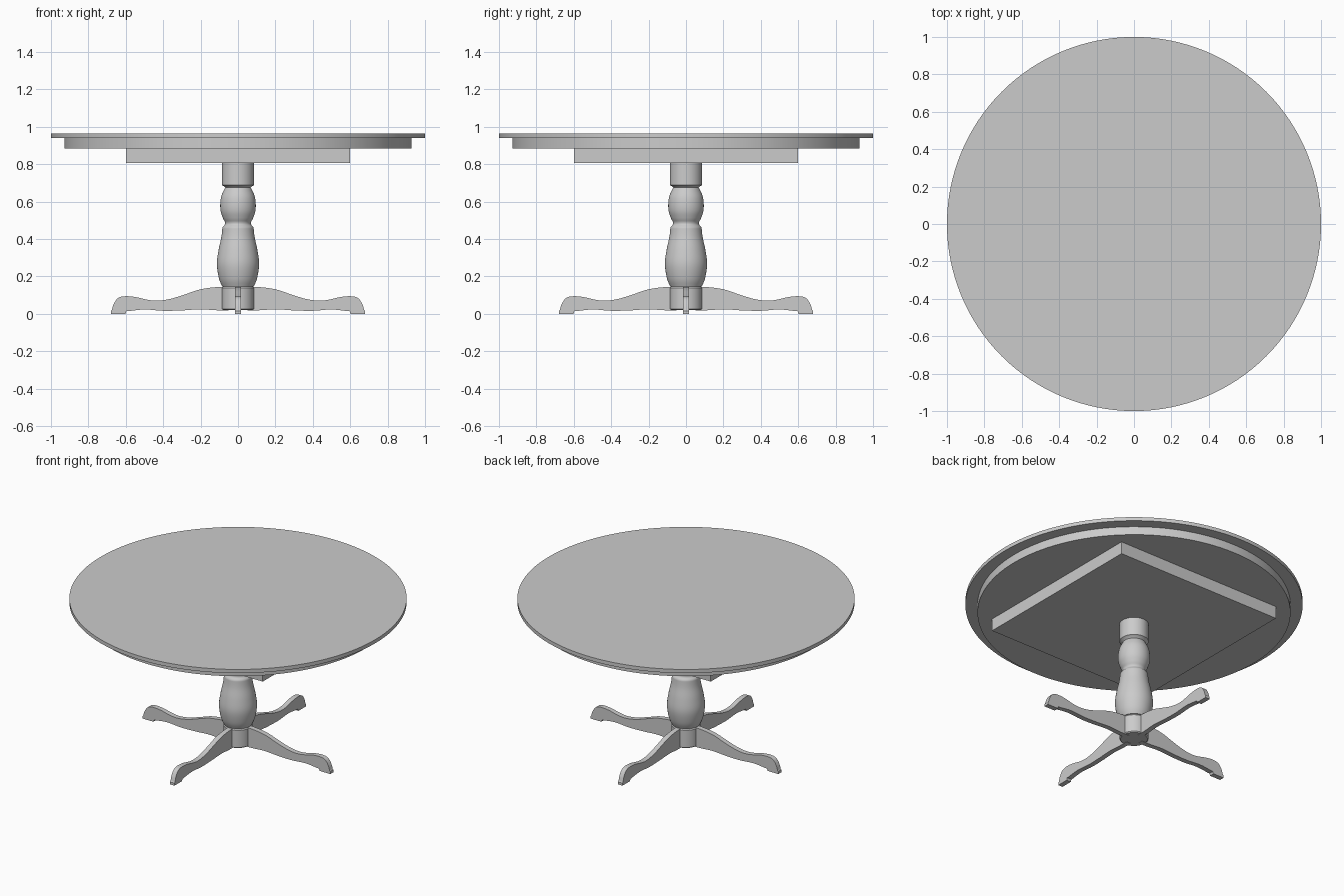
import bpy, bmesh, math
from mathutils import Matrix

if "Cube" in bpy.data.objects:
    bpy.data.objects.remove(bpy.data.objects["Cube"])


def spline(pts, steps=5):
    """Smooth Catmull-Rom curve through 2D points."""
    p = [pts[0]] + list(pts) + [pts[-1]]
    out = []
    for i in range(1, len(p) - 2):
        a, b, c, d = p[i - 1:i + 3]
        for s in range(steps):
            t = s / steps
            out.append(tuple(0.5 * (2 * b[k] + (c[k] - a[k]) * t
                       + (2 * a[k] - 5 * b[k] + 4 * c[k] - d[k]) * t * t
                       + (3 * b[k] - a[k] - 3 * c[k] + d[k]) * t ** 3) for k in (0, 1)))
    return out + [tuple(pts[-1])]


def finish(name, bm, smooth=True):
    bmesh.ops.recalc_face_normals(bm, faces=bm.faces)
    mesh = bpy.data.meshes.new(name)
    bm.to_mesh(mesh)
    bm.free()
    ob = bpy.data.objects.new(name, mesh)
    bpy.context.collection.objects.link(ob)
    if smooth:
        bpy.ops.object.select_all(action='DESELECT')
        ob.select_set(True)
        bpy.context.view_layer.objects.active = ob
        bpy.ops.object.shade_smooth_by_angle(angle=math.radians(35))
    return ob


def lathe(name, profile, n):
    """Closed solid of revolution from (radius, z) points, bottom to top."""
    bm = bmesh.new()
    rings = [[bm.verts.new((r * math.cos(2 * math.pi * i / n), r * math.sin(2 * math.pi * i / n), z))
              for i in range(n)] for r, z in profile]
    for lo, hi in zip(rings, rings[1:]):
        for i in range(n):
            j = (i + 1) % n
            bm.faces.new((lo[i], lo[j], hi[j], hi[i]))
    bm.faces.new(rings[0][::-1])
    bm.faces.new(rings[-1])
    return finish(name, bm)


# Round top, recessed apron and square mounting block
lathe("table_top", [(1, 0.939), (1, 0.963)], 128)
lathe("apron", [(0.928, 0.885), (0.928, 0.939)], 128)
bm = bmesh.new()
bmesh.ops.create_cube(bm, size=1, matrix=Matrix.Translation((0, 0, 0.845)) @ Matrix.Diagonal((1.195, 1.195, 0.08, 1)))
finish("mounting_block", bm, smooth=False)

# Turned pedestal: hub, vase, bulb and collar
hub = [(0.08, 0.02), (0.086, 0.026), (0.086, 0.138), (0.08, 0.146)]
vase = spline([(0.085, 0.147), (0.102, 0.19), (0.113, 0.265), (0.104, 0.34), (0.089, 0.41), (0.083, 0.462)])
neck = spline([(0.078, 0.468), (0.07, 0.478), (0.07, 0.49), (0.076, 0.502)], 3)
bulb = spline([(0.08, 0.51), (0.092, 0.545), (0.095, 0.583), (0.09, 0.625), (0.076, 0.66), (0.068, 0.674)])
collar = [(0.076, 0.682), (0.086, 0.688), (0.086, 0.806)]
lathe("pedestal", hub + vase + neck + bulb + collar, 64)

# Four scrolled legs
top = spline([(0.05, 0.143), (0.11, 0.143), (0.2, 0.131), (0.28, 0.105), (0.36, 0.08), (0.43, 0.07),
              (0.485, 0.075), (0.545, 0.089), (0.6, 0.094), (0.64, 0.085), (0.663, 0.055), (0.675, 0.02)])
foot = [(0.679, 0.016), (0.679, 0.0), (0.602, 0.0), (0.597, 0.014)]
under = spline([(0.585, 0.014), (0.5, 0.023), (0.4, 0.016), (0.3, 0.018), (0.2, 0.024), (0.12, 0.019), (0.05, 0.018)])
outline = top + foot + under
for k, side in enumerate(("right", "back", "left", "front")):
    bm = bmesh.new()
    face = bm.faces.new([bm.verts.new((x, -0.016, z)) for x, z in outline])
    ext = bmesh.ops.extrude_face_region(bm, geom=[face])
    bmesh.ops.translate(bm, vec=(0, 0.032, 0), verts=[v for v in ext["geom"] if isinstance(v, bmesh.types.BMVert)])
    bmesh.ops.rotate(bm, verts=bm.verts, cent=(0, 0, 0), matrix=Matrix.Rotation(k * math.pi / 2, 3, 'Z'))
    finish(side + "_leg", bm)
